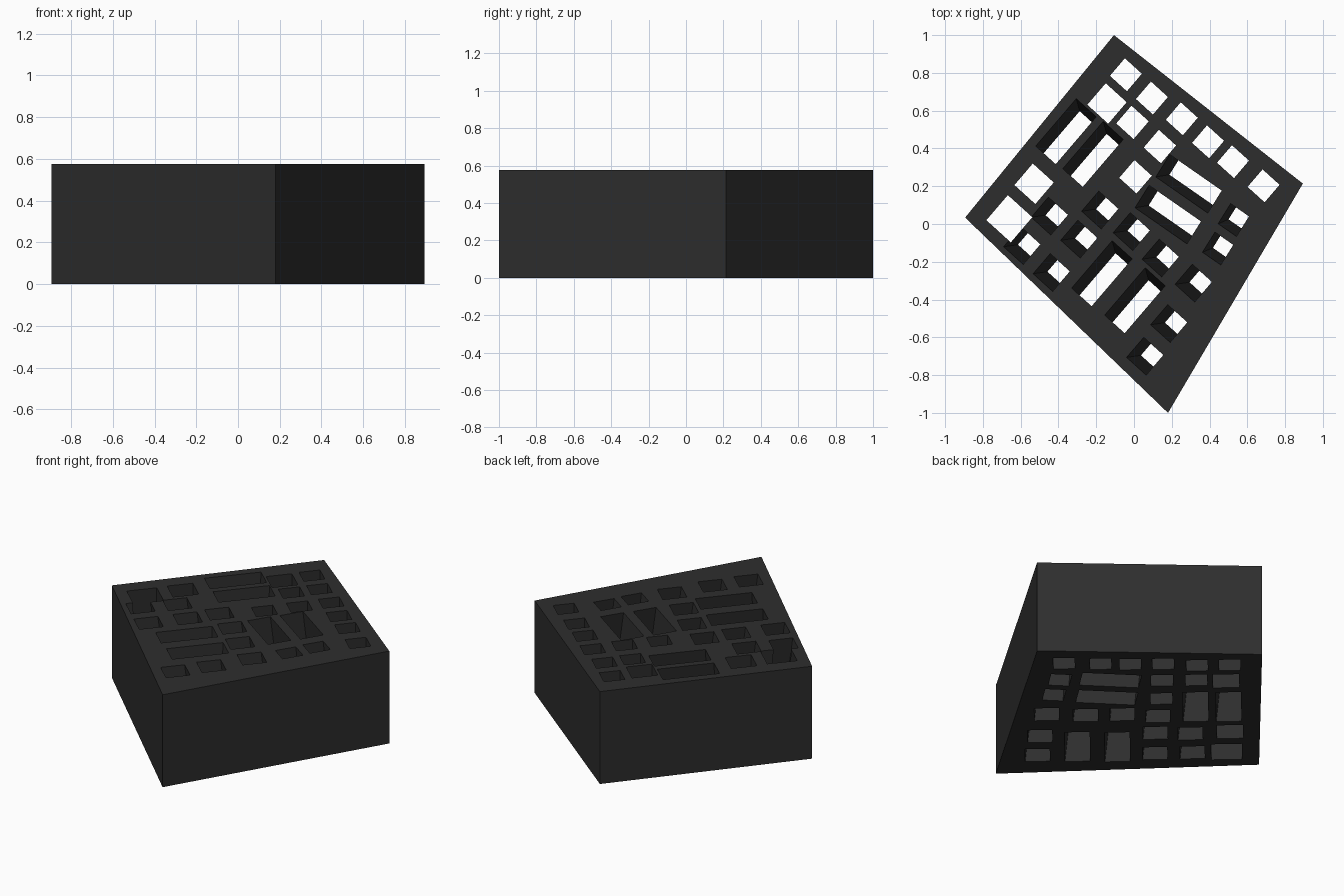
import bpy, bmesh
from mathutils import Vector

if "Cube" in bpy.data.objects:
    bpy.data.objects.remove(bpy.data.objects["Cube"])

HEIGHT = 0.576
OUTLINE = [(-0.106, 1.0), (-0.894, 0.034), (0.18, -1.0), (0.894, 0.214)]

mat = bpy.data.materials.new("charcoal")
mat.diffuse_color = (0.027, 0.027, 0.027, 1)
mat.use_nodes = True
mat.node_tree.nodes["Principled BSDF"].inputs["Base Color"].default_value = mat.diffuse_color


def add_prism(bm, low, high, z0, z1):
    """Closed prism between two matching polygons (counter-clockwise)."""
    a = [bm.verts.new((p[0], p[1], z0)) for p in low]
    b = [bm.verts.new((p[0], p[1], z1)) for p in high]
    n = len(a)
    bm.faces.new(a[::-1])
    bm.faces.new(b)
    for i in range(n):
        j = (i + 1) % n
        bm.faces.new((a[i], a[j], b[j], b[i]))


def make_object(name, bm):
    bmesh.ops.recalc_face_normals(bm, faces=bm.faces)
    me = bpy.data.meshes.new(name)
    bm.to_mesh(me)
    bm.free()
    me.materials.append(mat)
    ob = bpy.data.objects.new(name, me)
    bpy.context.collection.objects.link(ob)
    return ob


# Main slab
bm = bmesh.new()
add_prism(bm, OUTLINE, OUTLINE, 0, HEIGHT)
block = make_object("perforated_block", bm)

# Shaft directions: the main grid and the skewed group along the right edge
GRID = (Vector((0.74, -0.67)), Vector((-0.65, -0.76)))
SKEW = (Vector((0.82, -0.57)), Vector((-0.53, -0.85)))

# Groups: (axes, size across, size along, sideways drift to the base, top centres)
GROUPS = [
    # straight row along the back edge
    (GRID, 0.122, 0.122, (0, 0), [(-0.043, 0.79), (0.095, 0.667), (0.253, 0.557),
                                  (0.392, 0.435), (0.524, 0.33), (0.686, 0.202)]),
    # straight inner shafts
    (GRID, 0.124, 0.124, (0, 0), [(-0.008, 0.538), (0.137, 0.41), (0.008, 0.25)]),
    (GRID, 0.15, 0.15, (0, 0), [(-0.143, 0.638), (-0.529, 0.213)]),
    (GRID, 0.175, 0.175, (0, 0), [(-0.66, 0.028)]),
    # leaning small shafts
    (GRID, 0.14, 0.14, (0.076, 0.011), [
        (0.315, -0.313), (0.185, -0.527), (0.058, -0.70), (0.14, -0.18),
        (-0.013, -0.04), (-0.18, 0.074), (-0.291, -0.08), (-0.447, 0.042),
        (-0.437, -0.257), (-0.593, -0.114)]),
    (SKEW, 0.118, 0.125, (0.055, 0.023), [(0.527, 0.021), (0.444, -0.13)]),
    # long slots
    (GRID, 0.143, 0.33, (0.018, -0.066), [(-0.36, 0.49), (-0.217, 0.37),
                                          (-0.17, -0.262), (0.005, -0.405)]),
    (SKEW, 0.335, 0.14, (0.072, 0.012), [(0.29, 0.213), (0.18, 0.05)]),
]

# One cutter per shaft, extended past both faces of the slab
for (u, v), su, sv, drift, centres in GROUPS:
    d = Vector(drift)
    for c in centres:
        top = Vector(c)
        ext = 0.1
        hi = top - d * ext
        lo = top + d * (1 + ext)
        corners = [u * su * i / 2 + v * sv * j / 2
                   for i, j in ((-1, -1), (-1, 1), (1, 1), (1, -1))]
        bm = bmesh.new()
        add_prism(bm, [lo + k for k in corners], [hi + k for k in corners],
                  -ext * HEIGHT, (1 + ext) * HEIGHT)
        cutter = make_object("shaft_cutter", bm)
        cutter.hide_render = True
        cutter.hide_viewport = True
        mod = block.modifiers.new("shaft", 'BOOLEAN')
        mod.operation = 'DIFFERENCE'
        mod.solver = 'EXACT'
        mod.object = cutter

# Bake the cuts and remove the helpers
bpy.context.view_layer.update()
dg = bpy.context.evaluated_depsgraph_get()
baked = bpy.data.meshes.new_from_object(block.evaluated_get(dg))
block.modifiers.clear()
block.data = baked
for ob in list(bpy.data.objects):
    if ob.name.startswith("shaft_cutter"):
        bpy.data.objects.remove(ob)
